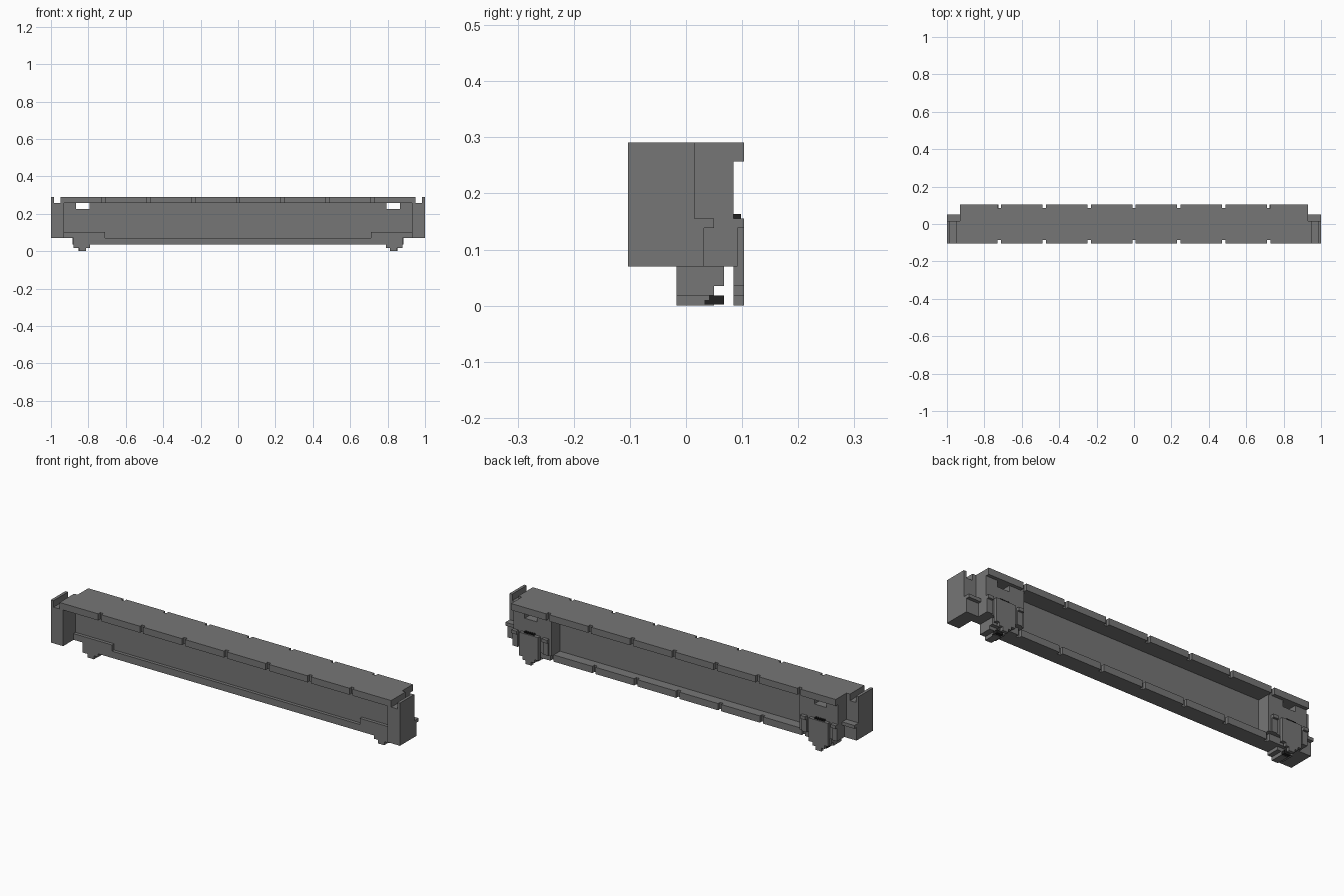
import bpy, bmesh

if "Cube" in bpy.data.objects:
    bpy.data.objects.remove(bpy.data.objects["Cube"])

def material(name, v):
    m = bpy.data.materials.new(name)
    m.diffuse_color = (v, v, v, 1)
    m.use_nodes = True
    m.node_tree.nodes["Principled BSDF"].inputs["Base Color"].default_value = m.diffuse_color
    return m

GREY = material("mid_grey", 0.18)
BLACK = material("near_black", 0.015)

def finish(name, bm, mat):
    bmesh.ops.recalc_face_normals(bm, faces=bm.faces)
    me = bpy.data.meshes.new(name)
    bm.to_mesh(me)
    bm.free()
    me.materials.append(mat)
    ob = bpy.data.objects.new(name, me)
    bpy.context.collection.objects.link(ob)
    return ob

def add_box(bm, x0, x1, y0, y1, z0, z1):
    for v in bmesh.ops.create_cube(bm, size=1)["verts"]:
        v.co = ((x0 + x1) / 2 + v.co.x * (x1 - x0),
                (y0 + y1) / 2 + v.co.y * (y1 - y0),
                (z0 + z1) / 2 + v.co.z * (z1 - z0))

def boxes(name, items, mat=GREY, mirror=True):
    """Boxes in one object, repeated on the -x end when mirror is set."""
    bm = bmesh.new()
    for x0, x1, *rest in items:
        add_box(bm, x0, x1, *rest)
        if mirror:
            add_box(bm, -x1, -x0, *rest)
    return finish(name, bm, mat)

def prism(name, pts, axis, lo, hi, mirror=False):
    """Extrude an outline along z (xy outline) or y (xz outline)."""
    bm = bmesh.new()
    for s in ((1, -1) if mirror else (1,)):
        co = [(s * a, b, lo) if axis == "z" else (s * a, lo, b) for a, b in pts]
        f = bm.faces.new([bm.verts.new(c) for c in co])
        g = bmesh.ops.extrude_face_region(bm, geom=[f])["geom"]
        d = (0, 0, hi - lo) if axis == "z" else (0, hi - lo, 0)
        bmesh.ops.translate(bm, vec=d, verts=[v for v in g if isinstance(v, bmesh.types.BMVert)])
    return finish(name, bm, GREY)

NOTCHES = [i * 0.24 for i in range(-3, 4)]

def notched(y, inner):
    """Edge running +x with square notches."""
    out = []
    for x in NOTCHES:
        out += [(x - .009, y), (x - .009, inner), (x + .009, inner), (x + .009, y)]
    return out

# Top flange, notched along both long edges, wider at the front
outline = [(-.95, -.103)] + notched(-.103, -.086) + [(.95, -.103), (.95, .015), (.93, .015), (.93, .103)]
outline += notched(.103, .086)[::-1] + [(-.93, .103), (-.93, .015), (-.95, .015)]
prism("top_flange", outline, "z", .257, .291)

# Bottom flange, notched along the back
outline = [(-.88, -.017), (.88, -.017), (.88, .068)] + notched(.068, .051)[::-1] + [(-.88, .068)]
prism("bottom_flange", outline, "z", .035, .07)

# Thin central web
boxes("web", [(-.71, .71, 0, .017, .07, .257)], mirror=False)

# End housings with a slot right through
boxes("end_housing", [
    (.71, .93, 0, .085, .07, .225),
    (.71, .795, 0, .085, .225, .257),
    (.865, .93, 0, .085, .225, .257),
])
boxes("front_lower_plate", [(.71, .93, -.017, 0, .07, .102)])

# Corner posts with raised outer lip and side ledge
boxes("corner_post", [
    (.93, 1, -.103, .015, .07, .257),
    (.985, 1, -.103, .015, .257, .291),
])
boxes("side_ledge", [
    (.93, 1, .015, .05, .138, .155),
    (.93, 1, .015, .032, .07, .138),
])

# Stepped feet
boxes("foot", [
    (.79, .88, -.017, .05, .018, .035),
    (.814, .85, -.017, .05, 0, .018),
])

# Stepped back plates
half = [(.775, .155), (.775, .035), (.797, .035), (.797, .018), (.815, .018), (.815, 0),
        (.848, 0), (.848, .018), (.866, .018), (.866, .035), (.885, .035), (.885, .155)]
prism("back_plate", half, "y", .085, .103, mirror=True)

# Brackets beside the back plates
boxes("back_bracket", [
    (.725, .755, .085, .103, .138, .155),
    (.725, .755, .085, .092, .07, .138),
    (.9, .93, .085, .103, .138, .155),
    (.9, .93, .085, .092, .07, .138),
])

# Dark teeth above the plates and dark pads behind the feet
boxes("teeth", [(.804 + i * .012, .811 + i * .012, .085, .098, .155, .163) for i in range(5)], BLACK)
boxes("foot_pad", [
    (.817, .852, .033, .068, .002, .01),
    (.817, .852, .041, .068, .01, .018),
], BLACK)
